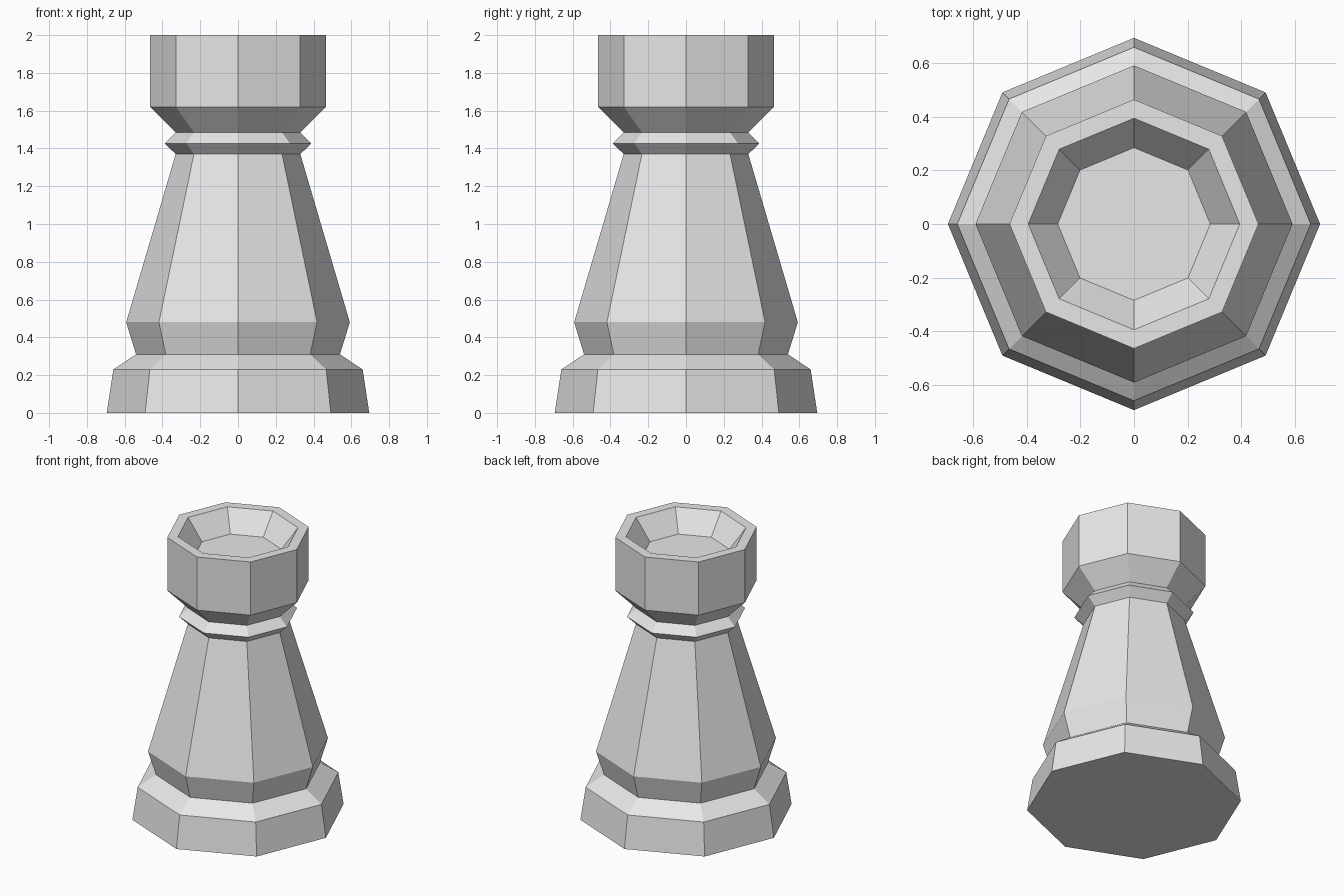
import bpy, bmesh
from math import cos, sin, tau

SIDES = 8

cube = bpy.data.objects.get("Cube")
if cube:
    bpy.data.objects.remove(cube, do_unlink=True)

grey = bpy.data.materials.new("light_grey")
grey.use_nodes = True
colour = (0.8, 0.8, 0.8, 1)
grey.diffuse_color = colour
grey.node_tree.nodes["Principled BSDF"].inputs["Base Color"].default_value = colour


def lathe(name, profile, cap_start=False, cap_end=False):
    """Turn a (radius, height) profile, listed bottom to top, into a flat-sided part."""
    bm = bmesh.new()
    rings = [[bm.verts.new((r * cos(tau * i / SIDES), r * sin(tau * i / SIDES), z))
              for i in range(SIDES)] for r, z in profile]
    for low, high in zip(rings, rings[1:]):
        for i in range(SIDES):
            j = (i + 1) % SIDES
            bm.faces.new((low[i], low[j], high[j], high[i]))
    if cap_start:
        bm.faces.new(rings[0][::-1])
    if cap_end:
        bm.faces.new(rings[-1])
    mesh = bpy.data.meshes.new(name)
    bm.to_mesh(mesh)
    bm.free()
    mesh.materials.append(grey)
    obj = bpy.data.objects.new(name, mesh)
    bpy.context.collection.objects.link(obj)
    return obj


# Wide foot with a sloped shoulder
lathe("base", [(0.695, 0), (0.66, 0.23), (0.54, 0.31)], cap_start=True)
# Tapered column with a flared lower band
lathe("column", [(0.54, 0.31), (0.592, 0.48), (0.33, 1.37)])
# Pointed ring around the neck
lathe("collar", [(0.33, 1.37), (0.388, 1.427), (0.33, 1.485)])
# Crown with a flat rim and a sunken dish
lathe("crown", [(0.33, 1.485), (0.465, 1.62), (0.465, 2), (0.395, 2), (0.285, 1.855)],
      cap_end=True)
